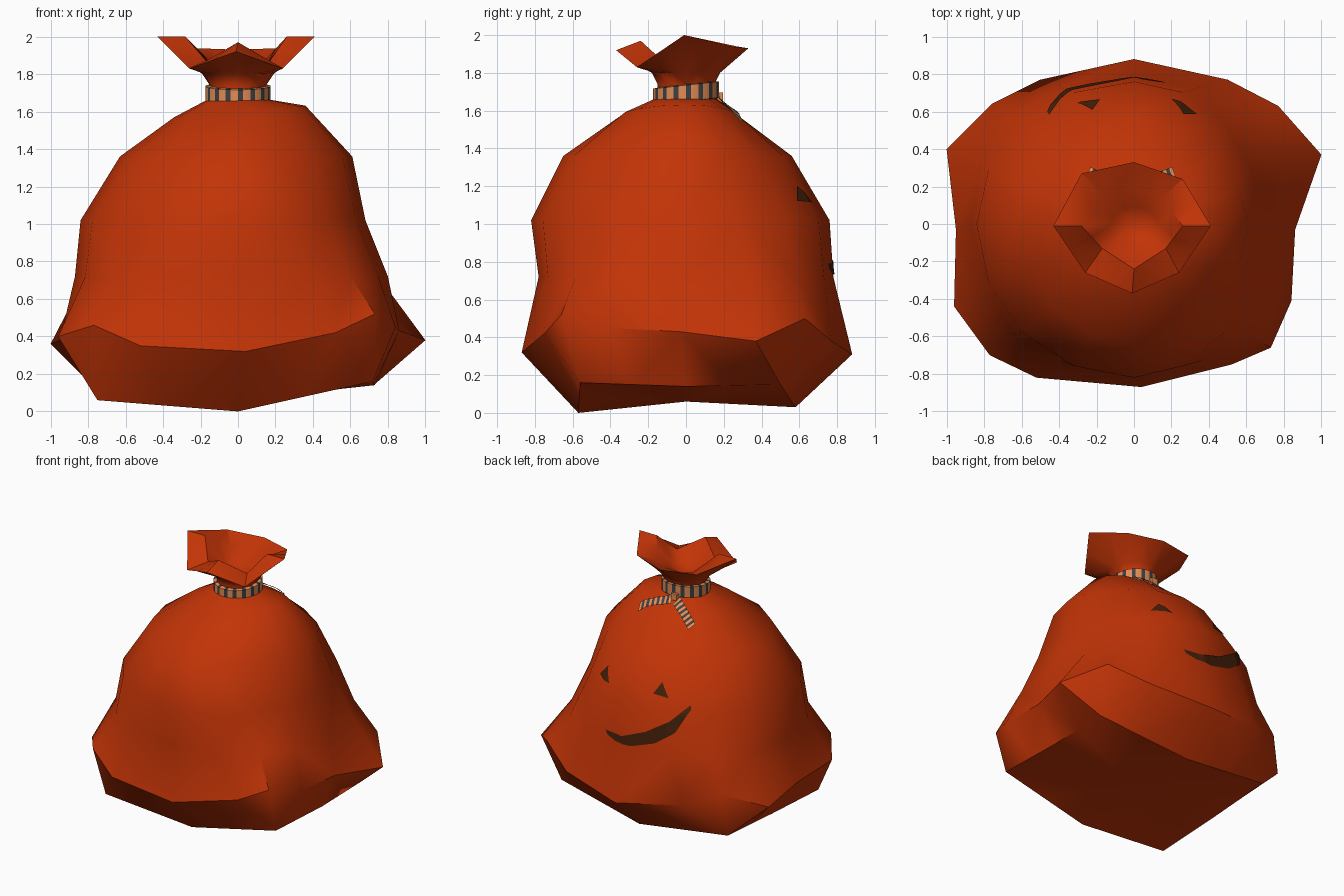
import bpy, bmesh, math
from mathutils import Vector
from mathutils.bvhtree import BVHTree

if "Cube" in bpy.data.objects:
    bpy.data.objects.remove(bpy.data.objects["Cube"])

N = 16  # sides of the bag, counted from +x towards +y


def material(name, rgb):
    m = bpy.data.materials.new(name)
    m.diffuse_color = (*rgb, 1)
    m.use_nodes = True
    m.node_tree.nodes["Principled BSDF"].inputs["Base Color"].default_value = m.diffuse_color
    return m


ORANGE = material("orange sack", (0.54, 0.034, 0.002))
TAN = material("tan stripe", (0.78, 0.26, 0.085))
SLATE = material("slate stripe", (0.045, 0.052, 0.06))
BROWN = material("dark brown paint", (0.055, 0.014, 0.003))


def finish(bm, name, mats, smooth=None):
    me = bpy.data.meshes.new(name)
    bm.to_mesh(me)
    ob = bpy.data.objects.new(name, me)
    bpy.context.collection.objects.link(ob)
    for m in mats:
        me.materials.append(m)
    if smooth:
        bpy.ops.object.select_all(action='DESELECT')
        ob.select_set(True)
        bpy.context.view_layer.objects.active = ob
        bpy.ops.object.shade_smooth_by_angle(angle=math.radians(smooth))
    return ob


def oval(xn, xp, yn, yp, power, zfun):
    """Rounded ring with a separate reach in each direction."""
    pts = []
    for i in range(N):
        a = 2 * math.pi * i / N
        c, s = math.cos(a), math.sin(a)
        x = math.copysign(abs(c) ** (2 / power), c) * (xp if c > 0 else xn)
        y = math.copysign(abs(s) ** (2 / power), s) * (yp if s > 0 else yn)
        pts.append(Vector((x, y, zfun(x, y))))
    return pts


def doubled(pts8):
    """Eight points to sixteen by adding midpoints."""
    out = []
    for i, p in enumerate(pts8):
        p, q = Vector(p), Vector(pts8[(i + 1) % 8])
        out += [p, (p + q) / 2]
    return out


# ---- sack: rings from the floor, over the lip, down into the mouth
base = [(.73, 0, .14), (.73, .5, .15), (0, .58, .03), (-.74, .54, .12),
        (-.75, 0, .09), (-.75, -.57, .06), (0, -.57, 0), (.72, -.56, .16)]
hem = [(.86, -.03, .43), (1, .37, .38), (.77, .63, .5), (.5, .77, .38),
       (0, .88, .31), (-.5, .77, .38), (-.76, .64, .48), (-1, .4, .36),
       (-.95, -.03, .38), (-.96, -.44, .4), (-.77, -.7, .46), (-.52, -.82, .35),
       (.04, -.87, .32), (.52, -.75, .42), (.73, -.66, .52), (.84, -.41, .45)]
rim = [(.41, -.01, 2), (.26, .24, 1.94), (0, .33, 1.93), (-.28, .27, 1.94),
       (-.43, -.01, 2), (-.26, -.26, 1.83), (-.01, -.37, 1.92), (.24, -.26, 1.83)]
fold = [(.26, -.01, 2), (.15, .14, 1.88), (0, .2, 1.86), (-.16, .15, 1.88),
        (-.28, -.01, 2), (-.17, -.13, 1.87), (0, -.24, 1.97), (.17, -.13, 1.87)]
rings = [
    doubled(base),
    [Vector(p) for p in hem],
    oval(.87, .80, .78, .78, 2.4, lambda x, y: .72),
    oval(.84, .68, .82, .76, 2.0, lambda x, y: 1.02),
    oval(.63, .61, .65, .56, 1.8, lambda x, y: 1.36),
    oval(.34, .36, .35, .28, 1.9, lambda x, y: 1.57 + max(0, x) * .17),
    oval(.16, .16, .16, .16, 2, lambda x, y: 1.665),
    oval(.15, .15, .15, .15, 2, lambda x, y: 1.74),
    oval(.19, .19, .18, .18, 2, lambda x, y: 1.80),
    doubled(rim),
    doubled(fold),
    oval(.12, .13, .11, .09, 2, lambda x, y: 1.82),
]
bm = bmesh.new()
loops = [[bm.verts.new(p) for p in r] for r in rings]
for a, b in zip(loops, loops[1:]):
    for i in range(N):
        j = (i + 1) % N
        bm.faces.new((a[i], a[j], b[j], b[i]))
for loop, centre in ((loops[0], (0, 0, .06)), (loops[-1], (0, 0, 1.76))):
    c = bm.verts.new(centre)
    for i in range(N):
        bm.faces.new((loop[i], loop[(i + 1) % N], c))
bmesh.ops.triangulate(bm, faces=bm.faces)
bmesh.ops.recalc_face_normals(bm, faces=bm.faces)
skin = BVHTree.FromBMesh(bm)
finish(bm, "sack", [ORANGE], 38)


def at(line, t):
    """Point at fraction t along a polyline with even segments."""
    f = t * (len(line) - 1)
    i = min(int(f), len(line) - 2)
    return Vector(line[i]).lerp(Vector(line[i + 1]), f - i)


def plate(name, edge_a, edge_b, place, outward, mats, nu, nv, rule=lambda u: 0):
    """Thin sheet between two edge lines, laid on the sack."""
    bm = bmesh.new()
    grid = [[bm.verts.new(place(at(edge_a, u / nu).lerp(at(edge_b, u / nu), v / nv)))
             for v in range(nv + 1)] for u in range(nu + 1)]
    for u in range(nu):
        for v in range(nv):
            f = bm.faces.new((grid[u][v], grid[u + 1][v], grid[u + 1][v + 1], grid[u][v + 1]))
            f.material_index = rule(u)
    bmesh.ops.remove_doubles(bm, verts=bm.verts, dist=1e-4)
    bm.normal_update()
    if sum((f.normal for f in bm.faces), Vector()).dot(outward) < 0:
        bmesh.ops.reverse_faces(bm, faces=bm.faces)
    finish(bm, name, mats)


def on_back(p):
    hit, n, _, _ = skin.ray_cast(Vector((p.x, 3, p.y)), Vector((0, -1, 0)))
    return hit + n * .007


def on_top(p):
    hit, n, _, _ = skin.ray_cast(Vector((p.x, p.y, 1.72)), Vector((0, 0, -1)))
    return hit + n * .012


# ---- painted face on the back, in (x, z)
BACK = Vector((0, 1, 0))
for name, tip, p, q in (("eye_a", (.26, 1.2), (.33, 1.12), (.2, 1.11)),
                        ("eye_b", (-.22, 1.21), (-.18, 1.13), (-.3, 1.12))):
    plate(name, [tip, p], [tip, q], on_back, BACK, [BROWN], 8, 8)
plate("grin", [(.17, .79), (.02, .79), (-.17, .86), (-.345, .97), (-.45, 1.08)],
      [(.15, .76), (.07, .735), (-.06, .73), (-.25, .79), (-.39, .89), (-.46, 1.05)],
      on_back, BACK, [BROWN], 36, 8)

# ---- striped tie round the neck
bm = bmesh.new()
S = 80
profile = [(.15, 1.64), (.174, 1.65), (.174, 1.735), (.145, 1.74)]
cols = []
for i in range(S):
    a = 2 * math.pi * i / S
    cols.append([bm.verts.new((r * math.cos(a), r * math.sin(a), z + .11 * r * math.sin(a)))
                 for r, z in profile])
for i in range(S):
    for k in range(len(profile) - 1):
        a, b = cols[i], cols[(i + 1) % S]
        f = bm.faces.new((a[k], b[k], b[k + 1], a[k + 1]))
        f.material_index = 1 if i % 5 < 2 else 0
finish(bm, "tie_band", [TAN, SLATE])

# ---- knot and two tails lying on the shoulder
bm = bmesh.new()
bmesh.ops.create_cube(bm, size=1)
bmesh.ops.scale(bm, vec=(.05, .04, .05), verts=bm.verts)
bmesh.ops.translate(bm, vec=(-.03, .175, 1.67), verts=bm.verts)
finish(bm, "tie_knot", [TAN])
for name, start, end in (("tie_tail_a", (-.01, .185), (.21, .27)),
                         ("tie_tail_b", (-.05, .185), (-.24, .27))):
    s, e = Vector(start), Vector(end)
    d = (e - s).normalized()
    side = Vector((-d.y, d.x)) * .03
    plate(name, [s + side, e + side], [s - side, e - side], on_top, Vector((0, 0, 1)),
          [TAN, SLATE], 13, 3, lambda u: u % 2)
